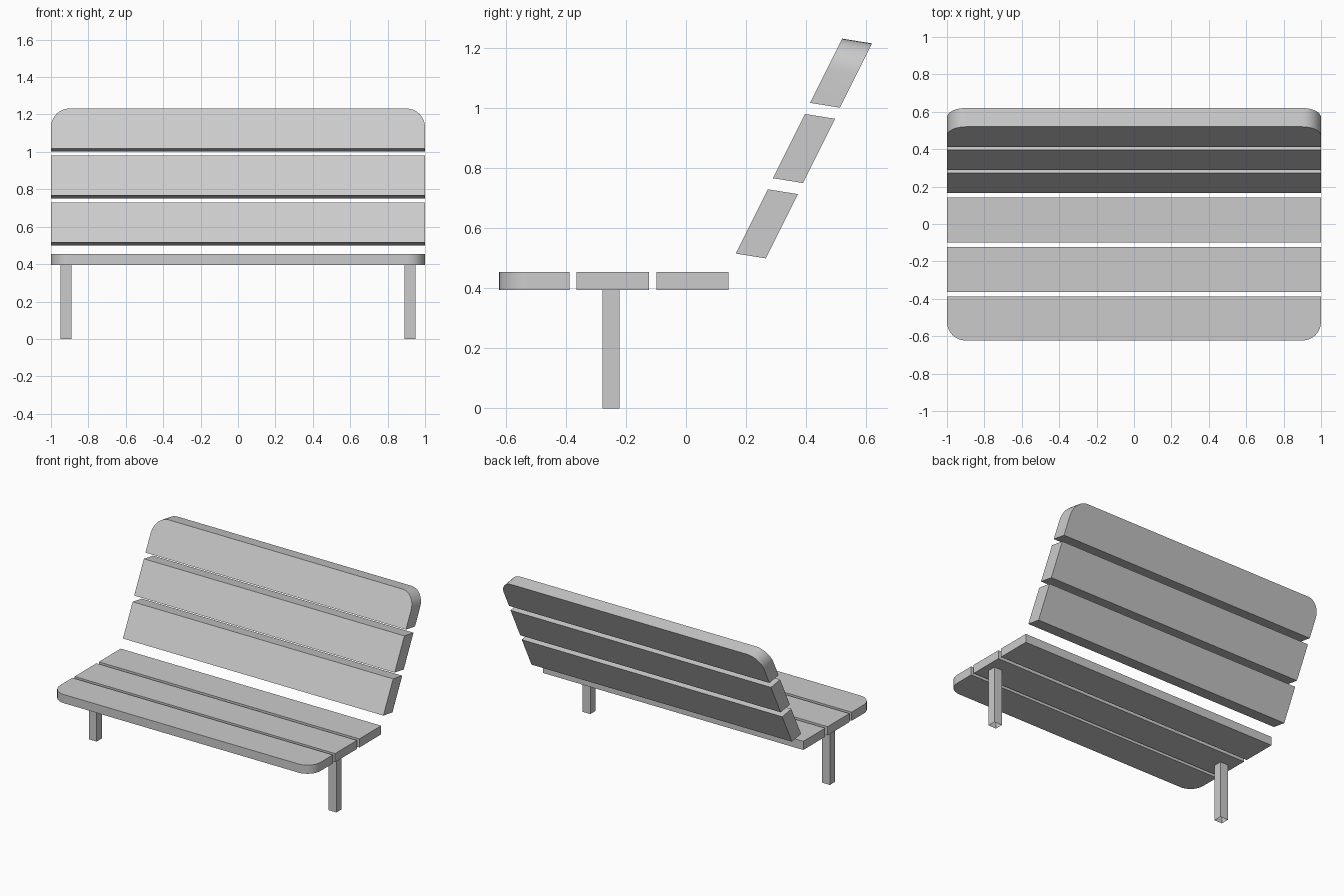
import bpy, bmesh, math
from mathutils import Vector

if "Cube" in bpy.data.objects:
    bpy.data.objects.remove(bpy.data.objects["Cube"])

HALF = 1.0      # half length of every plank
RADIUS = 0.1    # rounded corner size on the outer planks
SEGS = 8


def make_object(name, bm):
    mesh = bpy.data.meshes.new(name)
    bm.to_mesh(mesh)
    bm.free()
    ob = bpy.data.objects.new(name, mesh)
    bpy.context.collection.objects.link(ob)
    return ob


def plank(name, start, across, thick, rounded=False):
    """Outline in x and 'across', extruded along 'thick' (a slanted prism)."""
    start, across, thick = Vector(start), Vector(across), Vector(thick)
    right = [(HALF, 0.0)]
    if rounded:
        # corner radius as a fraction of the dominant plank direction
        f = RADIUS / max(abs(c) for c in across)
        for i in range(SEGS + 1):
            a = math.pi / 2 * i / SEGS
            right.append((HALF - RADIUS + RADIUS * math.cos(a),
                          1 - f + f * math.sin(a)))
    else:
        right.append((HALF, 1.0))
    outline = right + [(-x, t) for x, t in reversed(right)]

    bm = bmesh.new()
    face = bm.faces.new([bm.verts.new(Vector((x, 0, 0)) + start + across * t)
                         for x, t in outline])
    ext = bmesh.ops.extrude_face_region(bm, geom=[face], use_keep_orig=True)
    moved = [g for g in ext["geom"] if isinstance(g, bmesh.types.BMVert)]
    bmesh.ops.translate(bm, verts=moved, vec=thick)
    bmesh.ops.recalc_face_normals(bm, faces=bm.faces)
    ob = make_object(name, bm)
    if rounded:
        bpy.ops.object.select_all(action='DESELECT')
        ob.select_set(True)
        bpy.context.view_layer.objects.active = ob
        bpy.ops.object.shade_smooth_by_angle(angle=math.radians(30))
    return ob


# Seat planks, back to front; the front one has rounded corners
for i, (y0, y1) in enumerate([(0.142, -0.098), (-0.124, -0.364), (-0.388, -0.623)]):
    plank(f"seat_plank_{i + 1}", (0, y0, 0.395), (0, y1 - y0, 0),
          (0, 0, 0.06), rounded=(i == 2))

# Leaning backrest planks; the top one has rounded corners
for i in range(3):
    plank(f"back_plank_{i + 1}", (0, 0.166 + 0.1235 * i, 0.516 + 0.251 * i),
          (0, 0.107, 0.214), (0, 0.1, -0.016), rounded=(i == 2))

# Legs: square posts, open at the ends
for side, name in ((-1, "left_leg"), (1, "right_leg")):
    bm = bmesh.new()
    bmesh.ops.create_cube(bm, size=1)
    ends = [f for f in bm.faces if abs(f.normal.z) > 0.5]
    bmesh.ops.delete(bm, geom=ends, context='FACES_ONLY')
    bmesh.ops.scale(bm, verts=bm.verts, vec=(0.06, 0.057, 0.395))
    bmesh.ops.translate(bm, verts=bm.verts, vec=(side * 0.92, -0.25, 0.1975))
    make_object(name, bm)
